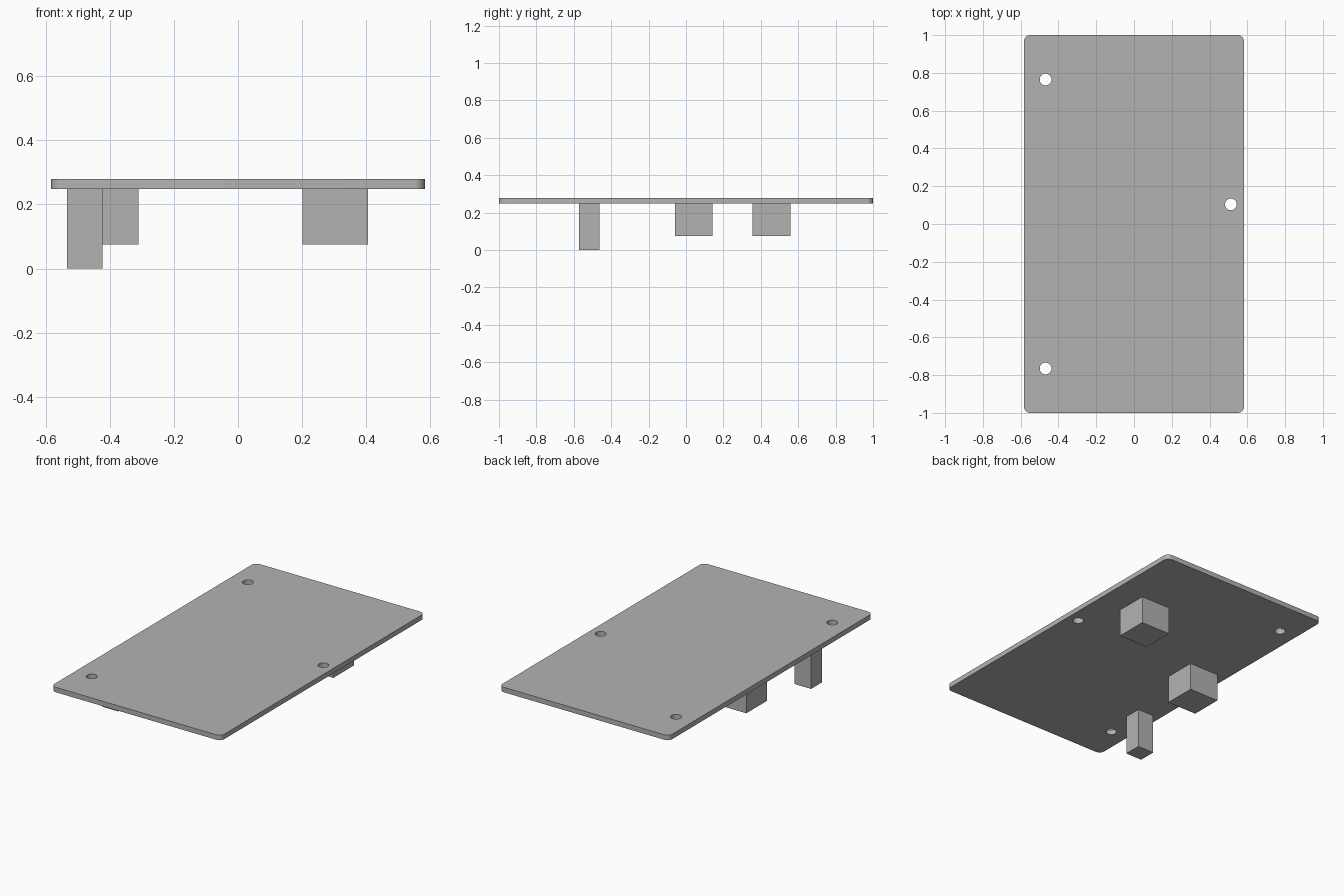
import bpy, bmesh, math
from mathutils import Matrix

cube = bpy.data.objects.get("Cube")
if cube:
    bpy.data.objects.remove(cube, do_unlink=True)

grey = bpy.data.materials.new("plain_grey")
grey.use_nodes = True
colour = (0.45, 0.45, 0.45, 1)
grey.diffuse_color = colour
grey.node_tree.nodes["Principled BSDF"].inputs["Base Color"].default_value = colour

PLATE_BOTTOM, PLATE_TOP = 0.248, 0.279


def add_object(name, bm):
    bmesh.ops.recalc_face_normals(bm, faces=bm.faces)
    mesh = bpy.data.meshes.new(name)
    bm.to_mesh(mesh)
    bm.free()
    mesh.materials.append(grey)
    obj = bpy.data.objects.new(name, mesh)
    bpy.context.collection.objects.link(obj)
    return obj


def box_mesh(x0, x1, y0, y1, z0, z1):
    bm = bmesh.new()
    place = Matrix.Translation(((x0 + x1) / 2, (y0 + y1) / 2, (z0 + z1) / 2))
    size = Matrix.Diagonal((x1 - x0, y1 - y0, z1 - z0, 1))
    bmesh.ops.create_cube(bm, size=1, matrix=place @ size)
    return bm


# Plate with rounded vertical corners
bm = box_mesh(-0.583, 0.583, -1, 1, PLATE_BOTTOM, PLATE_TOP)
corners = [e for e in bm.edges if abs(e.verts[0].co.z - e.verts[1].co.z) > 0.01]
bmesh.ops.bevel(bm, geom=corners, offset=0.035, segments=8, profile=0.5, affect='EDGES')
plate = add_object("plate", bm)

# Three round through holes
bm = bmesh.new()
for x, y in [(-0.468, 0.765), (-0.468, -0.765), (0.513, 0.104)]:
    bmesh.ops.create_cone(bm, cap_ends=True, segments=32, radius1=0.031, radius2=0.031,
                          depth=0.2, matrix=Matrix.Translation((x, y, PLATE_TOP)))
drill = add_object("hole_cutter", bm)
drill.hide_render = True
drill.hide_viewport = True
cut = plate.modifiers.new("holes", 'BOOLEAN')
cut.operation = 'DIFFERENCE'
cut.solver = 'EXACT'
cut.object = drill

# Apply the cut, remove the cutter, then shade the round walls smooth
bpy.context.view_layer.objects.active = plate
plate.select_set(True)
bpy.ops.object.modifier_apply(modifier=cut.name)
bpy.data.objects.remove(drill, do_unlink=True)
bpy.ops.object.shade_smooth_by_angle(angle=math.radians(30))

# Blocks hanging under the plate
add_object("back_block", box_mesh(0.202, 0.405, 0.355, 0.558, 0.075, PLATE_BOTTOM))
add_object("middle_block", box_mesh(-0.514, -0.31, -0.058, 0.143, 0.075, PLATE_BOTTOM))
add_object("front_post", box_mesh(-0.534, -0.422, -0.572, -0.463, 0, PLATE_BOTTOM))
